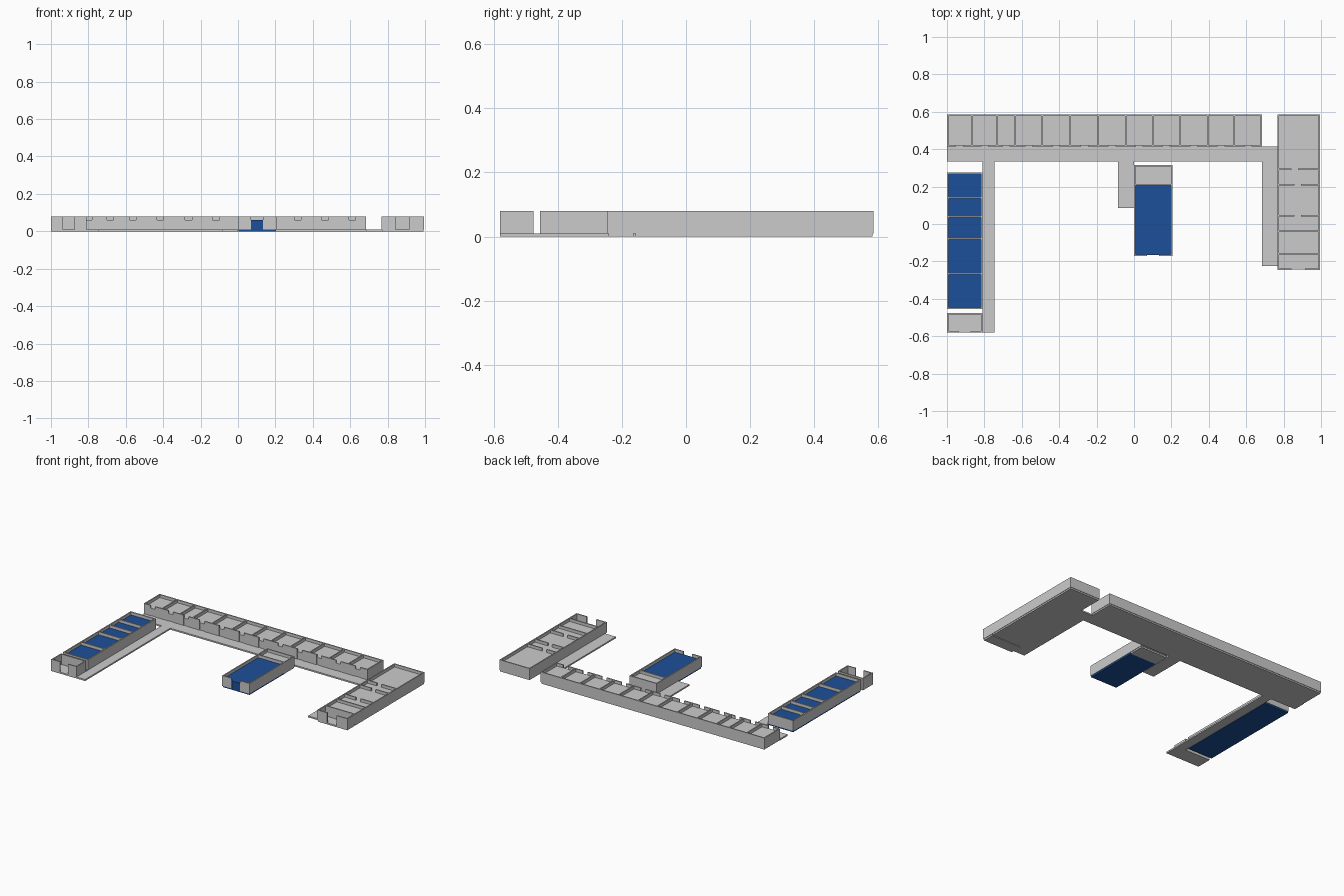
import bpy, bmesh

if "Cube" in bpy.data.objects:
    bpy.data.objects.remove(bpy.data.objects["Cube"])

BASE, FLOOR, TOP, T = 0.01, 0.06, 0.08, 0.008

blue = bpy.data.materials.new("blue")
blue.diffuse_color = (0.012, 0.08, 0.32, 1)
blue.use_nodes = True
blue.node_tree.nodes["Principled BSDF"].inputs["Base Color"].default_value = blue.diffuse_color


def boxes(name, items, mat=None):
    """One object made of boxes (x0, x1, y0, y1, z0, z1)."""
    bm = bmesh.new()
    for x0, x1, y0, y1, z0, z1 in items:
        r = bmesh.ops.create_cube(bm, size=1)
        for v in r["verts"]:
            v.co.x = x0 if v.co.x < 0 else x1
            v.co.y = y0 if v.co.y < 0 else y1
            v.co.z = z0 if v.co.z < 0 else z1
    me = bpy.data.meshes.new(name)
    bm.to_mesh(me)
    bm.free()
    ob = bpy.data.objects.new(name, me)
    bpy.context.collection.objects.link(ob)
    if mat:
        me.materials.append(mat)
    return ob


def wall_x(x0, x1, y, gaps=()):
    """Wall running along x, its front face at y, split at (centre, width) gaps."""
    out, start = [], x0
    for c, w in gaps:
        out.append((start, c - w / 2, y, y + T, BASE, TOP))
        start = c + w / 2
    out.append((start, x1, y, y + T, BASE, TOP))
    return out


def shell(x0, x1, y0, y1, front_gaps=()):
    """Four outer walls with gaps in the front one."""
    return (wall_x(x0, x1, y0, front_gaps) + wall_x(x0, x1, y1 - T)
            + [(x, x + T, y0 + T, y1 - T, BASE, TOP) for x in (x0, x1 - T)])


def slab(x0, x1, y0, y1, z1=BASE, z0=0.0, inset=0.003):
    return (x0 + inset, x1 - inset, y0 + inset, y1 - inset, z0, z1)


# corridors
boxes("corridor", [(-1, 0.685, 0.335, 0.42, 0, BASE), (0.685, 0.77, -0.225, 0.415, 0, BASE),
                   (-0.81, -0.745, -0.58, 0.335, 0, BASE), (-0.085, 0, 0.085, 0.335, 0, BASE)])

# long back wing: one doorway in the middle of each room
xs = [-1, -0.865, -0.73, -0.635, -0.49, -0.34, -0.19, -0.045, 0.1, 0.245, 0.393, 0.537, 0.685]
doors = [((a + b) / 2, 0.036) for a, b in zip(xs, xs[1:])]
boxes("back_wing_walls", shell(-1, 0.685, 0.415, 0.585, doors)
      + [(x - T / 2, x + T / 2, 0.415 + T, 0.585 - T, BASE, TOP) for x in xs[1:-1]])
boxes("back_wing_floor", [slab(-1, 0.685, 0.415, 0.585, FLOOR)])

# right wing with a low entrance room at the front
right_div = [(-0.16, 0.86), (-0.04, None), (0.045, 0.875), (0.21, 0.875), (0.292, 0.86)]
walls = shell(0.767, 0.995, -0.245, 0.585, [(0.878, 0.072)])
for y, c in right_div:
    gaps = [(c, 0.035)] if c and y > -0.1 else []
    walls += wall_x(0.767 + T, 0.995 - T, y - T / 2, gaps)
boxes("right_wing_walls", walls)
boxes("right_wing_floor", [slab(0.767, 0.995, -0.16, 0.585, FLOOR)])
boxes("right_entrance_floor", [slab(0.767, 0.995, -0.245, -0.16)])

# left wing with coloured rooms
walls = shell(-1, -0.81, -0.455, 0.275)
for y in (-0.265, -0.08, 0.04, 0.14):
    walls += wall_x(-1 + T, -0.81 - T, y - T / 2)
boxes("left_wing_walls", walls)
boxes("left_wing_floor", [slab(-1, -0.81, -0.455, 0.275, FLOOR)], blue)

# detached lobby in front of the left wing
boxes("left_lobby_walls", shell(-1, -0.81, -0.58, -0.475, [(-0.905, 0.06)]))
boxes("left_lobby_floor", [(-1, -0.81, -0.58, -0.475, 0, BASE)])

# central hall
boxes("hall_walls", shell(0, 0.205, -0.17, 0.315, [(0.1025, 0.065)])
      + wall_x(T, 0.205 - T, 0.21 - T / 2))
boxes("hall_floor", [slab(0, 0.205, -0.168, 0.213, FLOOR)], blue)
boxes("hall_store_floor", [slab(0, 0.205, 0.207, 0.315, FLOOR)])
